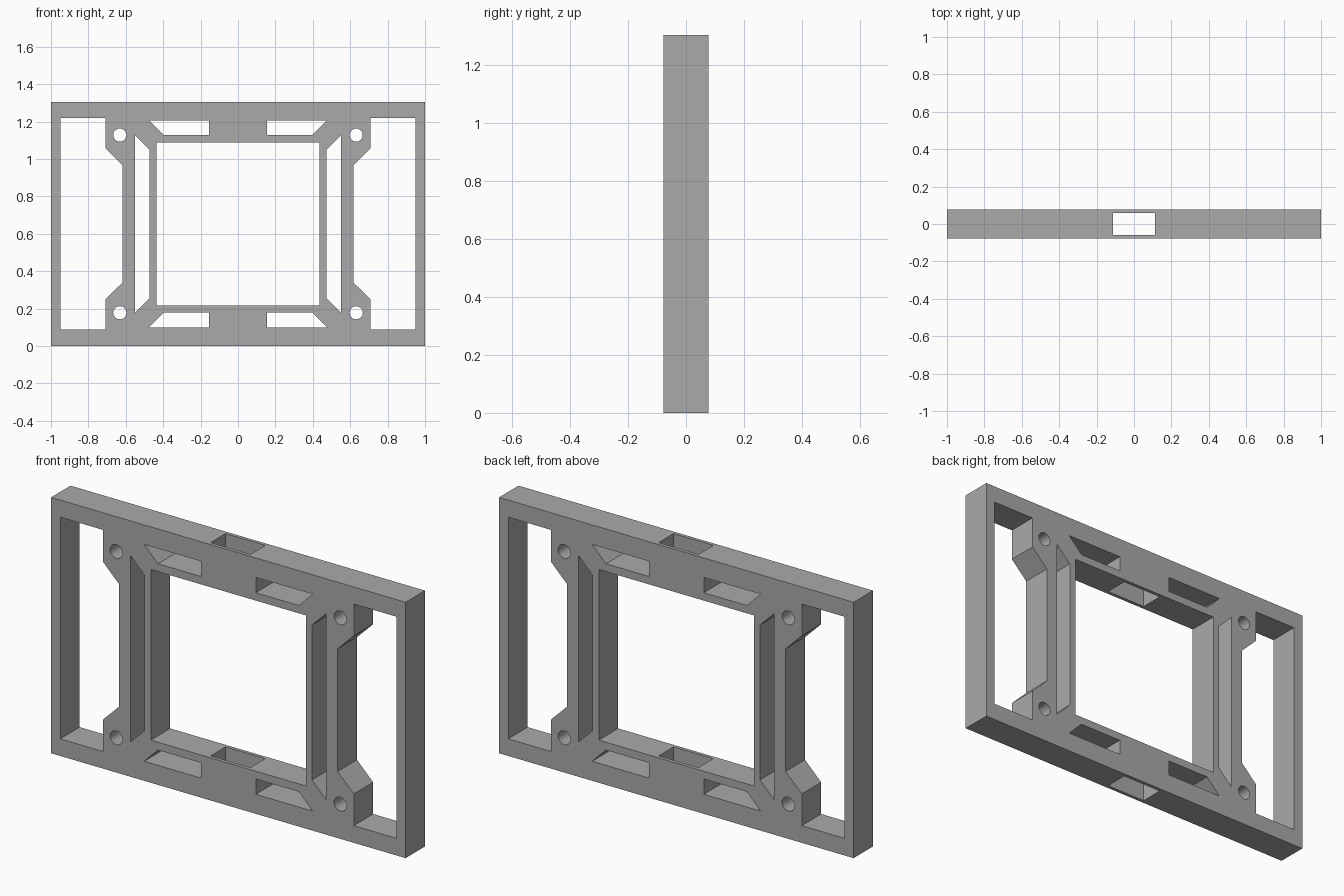
import bpy, bmesh, math

WIDTH, HEIGHT, DEPTH = 2.0, 1.305, 0.156
MID = HEIGHT / 2

if "Cube" in bpy.data.objects:
    bpy.data.objects.remove(bpy.data.objects["Cube"], do_unlink=True)

grey = bpy.data.materials.new("plain grey")
grey.use_nodes = True
colour = (0.40, 0.40, 0.40, 1)
grey.diffuse_color = colour
grey.node_tree.nodes["Principled BSDF"].inputs["Base Color"].default_value = colour


def add_prism(bm, outline, depth):
    """Extrude an x/z outline, measured from the frame's middle, along y."""
    verts = [bm.verts.new((x, -depth / 2, MID + z)) for x, z in outline]
    face = bm.faces.new(verts)
    new = bmesh.ops.extrude_face_region(bm, geom=[face])["geom"]
    moved = [v for v in new if isinstance(v, bmesh.types.BMVert)]
    bmesh.ops.translate(bm, verts=moved, vec=(0, depth, 0))


def rectangle(x, z):
    return [(-x, -z), (x, -z), (x, z), (-x, z)]


def make_object(name, bm):
    bmesh.ops.recalc_face_normals(bm, faces=bm.faces)
    mesh = bpy.data.meshes.new(name)
    bm.to_mesh(mesh)
    bm.free()
    mesh.materials.append(grey)
    obj = bpy.data.objects.new(name, mesh)
    bpy.context.collection.objects.link(obj)
    return obj


def cut(target, cutter):
    mod = target.modifiers.new(cutter.name, "BOOLEAN")
    mod.operation = "DIFFERENCE"
    mod.solver = "EXACT"
    mod.object = cutter
    bpy.context.view_layer.objects.active = target
    bpy.ops.object.modifier_apply(modifier=mod.name)
    bpy.data.objects.remove(cutter, do_unlink=True)


# Solid slab
bm = bmesh.new()
add_prism(bm, rectangle(WIDTH / 2, MID), DEPTH)
frame = make_object("mounting_frame", bm)

# Front-to-back openings
bm = bmesh.new()
add_prism(bm, rectangle(0.437, 0.435), 1)
for side in (-1, 1):
    # Side window, narrowed around the screw bosses
    half = [(0.948, 0.565), (0.708, 0.565), (0.708, 0.403), (0.617, 0.313)]
    window = half + [(x, -z) for x, z in reversed(half)]
    add_prism(bm, [(side * x, z) for x, z in window], 1)
    # Upright slot with mitred ends
    slot = [(0.472, -0.395), (0.552, -0.475), (0.552, 0.475), (0.472, 0.395)]
    add_prism(bm, [(side * x, z) for x, z in slot], 1)
    for end in (-1, 1):
        # Short level slot with one mitred end
        slot = [(0.155, 0.475), (0.397, 0.475), (0.475, 0.553), (0.155, 0.553)]
        add_prism(bm, [(side * x, end * z) for x, z in slot], 1)
        # Screw hole
        ring = [2 * math.pi * i / 32 for i in range(32)]
        add_prism(bm, [(side * 0.632 + 0.035 * math.cos(a),
                        end * 0.475 + 0.035 * math.sin(a)) for a in ring], 1)
cut(frame, make_object("openings_cutter", bm))

# Upright passage through the top and bottom rails
bm = bmesh.new()
add_prism(bm, rectangle(0.112, 1), 0.12)
cut(frame, make_object("passage_cutter", bm))

# Smooth hole walls, crisp edges elsewhere
bpy.ops.object.select_all(action="DESELECT")
frame.select_set(True)
bpy.context.view_layer.objects.active = frame
bpy.ops.object.shade_smooth_by_angle(angle=math.radians(30))
